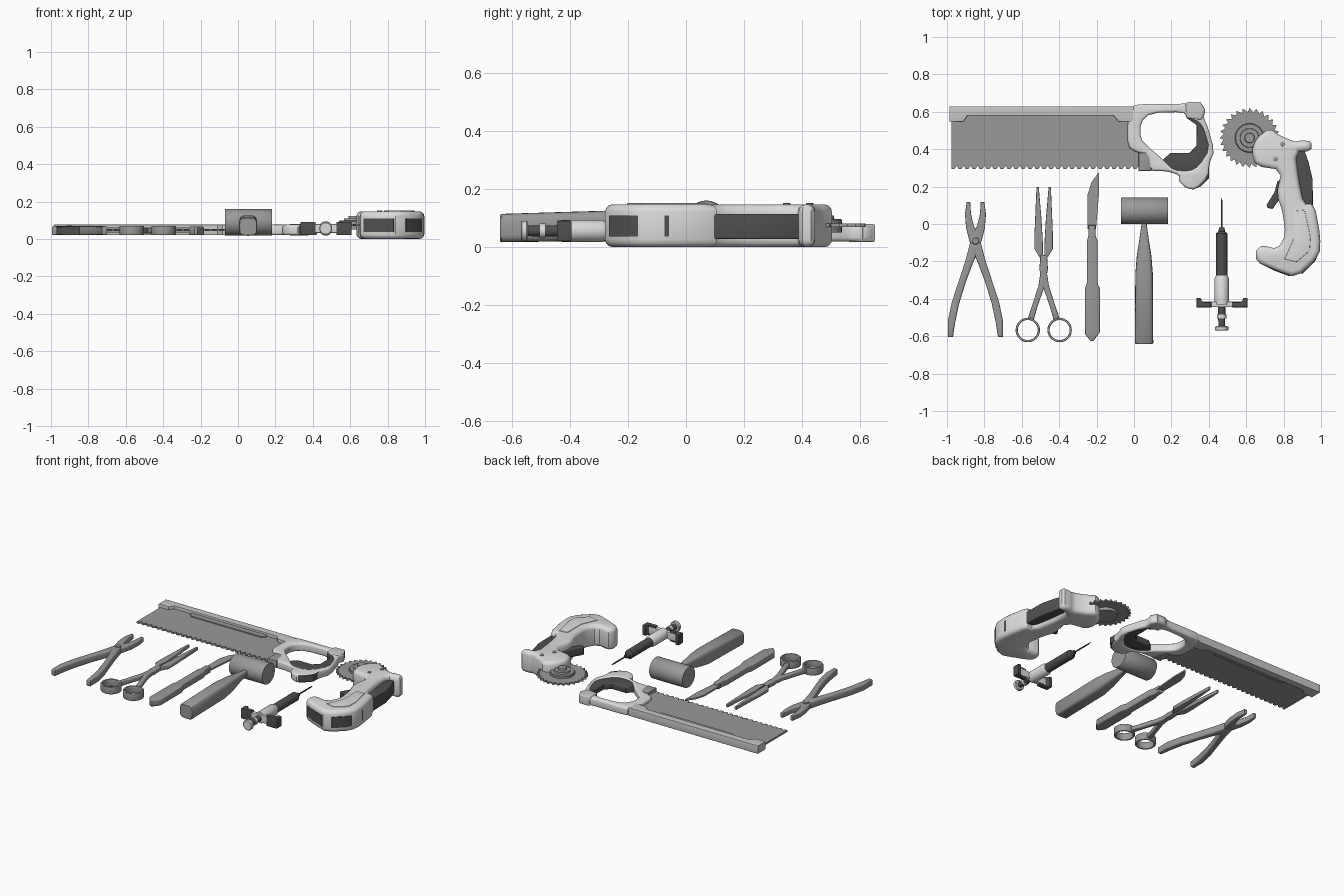
import bpy, bmesh, math
from mathutils import Matrix, Vector

def material(name, v):
    m = bpy.data.materials.new(name)
    m.diffuse_color = (v, v, v, 1)
    return m

LIGHT = material("light_plastic", 0.72)
PALE = material("pale_steel", 0.58)
STEEL = material("steel", 0.32)
DARK = material("dark_rubber", 0.08)

# plan coordinates are drawing units: 187 per scene unit, y downward
S, OX, OY = 187.0, 1134.5, 225.0
def plan(p):
    return ((p[0] - OX) / S, (OY - p[1]) / S)

def finish(name, me, mat, loc=(0, 0, 0)):
    me.materials.clear()
    me.materials.append(mat)
    for p in me.polygons:
        p.use_smooth = True
        p.material_index = 0
    me.set_sharp_from_angle(angle=math.radians(35))
    ob = bpy.data.objects.new(name, me)
    ob.location = loc
    bpy.context.collection.objects.link(ob)
    return ob

def soften(pts):
    out = []
    for a, b in zip(pts, pts[1:] + pts[:1]):
        for t in (0.22, 0.78):
            out.append((a[0] + (b[0] - a[0]) * t, a[1] + (b[1] - a[1]) * t))
    return out

def prism(name, mat, loops, z0, z1, bevel=0.0, soft=0):
    """Filled plan outline (first loop) with holes, extruded with rounded rims."""
    cu = bpy.data.curves.new(name, 'CURVE')
    cu.dimensions, cu.fill_mode = '2D', 'BOTH'
    cu.extrude = (z1 - z0) / 2 - bevel
    cu.bevel_depth, cu.offset, cu.bevel_resolution = bevel, -bevel, 2
    for pts in loops:
        for _ in range(soft):
            pts = soften(pts)
        sp = cu.splines.new('POLY')
        sp.points.add(len(pts) - 1)
        for q, p in zip(sp.points, pts):
            q.co = (*plan(p), 0, 1)
        sp.use_cyclic_u = True
    tmp = bpy.data.objects.new(name, cu)
    bpy.context.collection.objects.link(tmp)
    dg = bpy.context.evaluated_depsgraph_get()
    me = bpy.data.meshes.new_from_object(tmp.evaluated_get(dg))
    bpy.data.objects.remove(tmp)
    bm = bmesh.new()
    bm.from_mesh(me)
    bmesh.ops.remove_doubles(bm, verts=bm.verts, dist=1e-5)
    bmesh.ops.recalc_face_normals(bm, faces=bm.faces)
    bm.to_mesh(me)
    bm.free()
    return finish(name, me, mat, (0, 0, (z0 + z1) / 2))

def ribbon(path):
    """Outline around a path of (x, y, width)."""
    L, R = [], []
    for i, (x, y, w) in enumerate(path):
        a, b = path[max(i - 1, 0)], path[min(i + 1, len(path) - 1)]
        d = Vector((b[0] - a[0], b[1] - a[1])).normalized() * w / 2
        L.append((x - d.y, y + d.x))
        R.append((x + d.y, y - d.x))
    return L + R[::-1]

def flip(pts, cx):
    return [(2 * cx - p[0], *p[1:]) for p in pts]

def circle(cx, cy, r, n=32):
    return [(cx + r * math.cos(2 * math.pi * i / n), cy + r * math.sin(2 * math.pi * i / n)) for i in range(n)]

def loft(name, mat, stations, centre, axis='Y', segs=24, power=1.0):
    """Closed sections (t, half width, half height, lift) along an axis."""
    rot = {'X': Matrix(((0, 0, 1), (1, 0, 0), (0, 1, 0))),
           'Y': Matrix(((1, 0, 0), (0, 0, 1), (0, 1, 0))), 'Z': Matrix.Identity(3)}[axis]
    bm = bmesh.new()
    rings = []
    for t, a, b, lift in stations:
        ring = []
        for i in range(segs):
            an = 2 * math.pi * i / segs
            c, s = (math.copysign(abs(v) ** power, v) for v in (math.cos(an), math.sin(an)))
            ring.append(bm.verts.new(rot @ Vector((a * c, b * s + lift, t)) + Vector(centre)))
        rings.append(ring)
    for r, q in zip(rings, rings[1:]):
        for i in range(segs):
            bm.faces.new((r[i], r[(i + 1) % segs], q[(i + 1) % segs], q[i]))
    bm.faces.new(rings[0])
    bm.faces.new(rings[-1])
    bmesh.ops.recalc_face_normals(bm, faces=bm.faces)
    me = bpy.data.meshes.new(name)
    bm.to_mesh(me)
    bm.free()
    return finish(name, me, mat)

def lathe(name, mat, prof, centre, axis='Y', segs=24):
    return loft(name, mat, [(t, r, r, 0) for t, r in prof], centre, axis, segs)

# ---- hand saw
teeth = []
for i in range(27):
    x = 952 + i * 7
    teeth += [(x, 170), (x + 3, 170), (x + 5.5, 166.5)]
prism("saw_blade", STEEL, [teeth + [(1141, 168), (1141, 112), (952, 112)]], 0.042, 0.054)
prism("saw_spine", PALE, [[(950, 107.5), (950, 122.5), (964, 122.5), (968, 116.5), (1114, 116.5),
      (1119, 122.5), (1134, 122.5), (1134, 107.5)]], 0.020, 0.076, 0.003)
prism("saw_stiffener", STEEL, [[(993, 115), (993, 120), (997, 123.5), (1097, 123.5), (1100, 120), (1100, 115)]],
      0.034, 0.062)
prism("saw_handle", LIGHT, [
    [(1128, 147), (1128, 122), (1133, 107), (1141, 105), (1186, 105), (1188, 103), (1201, 103), (1206, 111),
     (1204, 119), (1208, 127), (1215, 152), (1210, 164), (1209, 178), (1196, 191), (1186, 189), (1179, 182),
     (1180, 176), (1166, 172), (1150, 172), (1148, 155), (1136, 153)],
    [(1141, 140), (1141, 124), (1151, 114), (1184, 113), (1188, 119), (1199, 123), (1204, 130), (1210, 150),
     (1199, 167), (1190, 172), (1174, 171), (1163, 160), (1150, 149)]], 0.020, 0.076, 0.013, 1)
prism("saw_grip", DARK, [[(1186, 115), (1197, 121), (1206, 128), (1211, 150), (1200, 169), (1188, 174), (1170, 172),
      (1163, 161), (1171, 154), (1190, 154), (1197, 147), (1197, 126), (1187, 119)]], 0.027, 0.069, 0.006)
prism("saw_grip_end", DARK, [[(1203, 167), (1209.5, 165), (1209.5, 179), (1202, 187), (1195, 190), (1197, 182),
      (1203, 177)]], 0.026, 0.072, 0.004)
prism("saw_handle_cap", PALE, [[(1186, 105), (1189, 103), (1201, 103), (1205.5, 111), (1202, 121), (1187, 119)]],
      0.018, 0.080, 0.008)
prism("saw_guard", STEEL, [[(1139, 154), (1148, 154), (1152, 158), (1152, 172), (1139, 172)]], 0.022, 0.074, 0.004)

# ---- powered circular saw
disc = []
for i in range(28):
    for da, r in ((0, 30), (0.7, 26)):
        a = 2 * math.pi * (i + da) / 28
        disc.append((1250 + r * math.cos(a), 139 + r * math.sin(a)))
prism("round_blade", STEEL, [disc], 0.069, 0.081)
hx, hy = plan((1250, 139))
lathe("blade_hub", STEEL, [(0.05, 0.078), (0.094, 0.078), (0.098, 0.074), (0.098, 0.052), (0.110, 0.050),
      (0.110, 0.028), (0.124, 0.025)], (hx, hy, 0), 'Z', 32)
prism("power_body", LIGHT, [
    [(1252, 152), (1257, 139), (1270, 129), (1281, 137), (1296, 143), (1300, 141.5), (1312, 142), (1312, 152),
     (1296, 153), (1299, 180), (1304, 205), (1315, 205), (1321, 238), (1320, 257), (1297, 279), (1275, 271),
     (1257, 263), (1256, 252), (1262, 246), (1278, 250), (1286, 236), (1283, 212), (1277, 196), (1282, 171),
     (1256, 167)]], 0.0, 0.148, 0.026, 1)
prism("power_grip", DARK, [[(1288, 152), (1305, 152), (1309, 163), (1313, 180), (1313.5, 207), (1296, 207),
      (1290, 180)]], 0.028, 0.115, 0.005)
prism("power_trigger", DARK, [[(1284, 180), (1278, 182), (1275, 193), (1267, 206), (1268, 209), (1273, 210),
      (1280, 200), (1286, 198)]], 0.045, 0.10, 0.006)
prism("heel_panel", DARK, [ribbon([(1261, 262, 5), (1275, 269, 5), (1291, 275, 5)])], 0.036, 0.110)
prism("heel_side_panel", DARK, [ribbon([(1301, 273, 5), (1313.5, 261, 5), (1317.5, 252, 5), (1318, 238, 5),
      (1314, 215, 5)])], 0.036, 0.110)
prism("heel_plate", LIGHT, [[(1294, 212), (1305, 211), (1311, 238), (1310, 252), (1297, 263), (1285, 260),
      (1294, 240)]], 0.005, 0.152, 0.003)
for i, p in enumerate([(1283, 145), (1276, 160)]):
    lathe(f"body_bolt_{i + 1}", STEEL, [(0.12, 0.013), (0.151, 0.013), (0.153, 0.010)], (*plan(p), 0), 'Z', 12)

# ---- pliers: two crossing arms
handle = [(951, 338, 5), (952, 323, 7.5), (956, 304, 7.5), (963, 282, 7), (970, 262, 8), (976, 245, 11)]
jaw = [(973, 251, 8), (977, 240, 11), (981.5, 228, 8), (983.5, 215, 6), (983, 203, 3.5)]
for side in ("left", "right"):
    f = (lambda p: p) if side == "left" else (lambda p: flip(p, 976))
    prism(f"pliers_handle_{side}", STEEL, [f(ribbon(handle))], 0.020, 0.068, 0.010)
    prism(f"pliers_jaw_{side}", STEEL, [f(ribbon(jaw))], 0.026, 0.062, 0.006)
lathe("pliers_pivot", STEEL, [(0.025, 0.02), (0.066, 0.02), (0.069, 0.016)], (*plan((976, 242)), 0), 'Z', 16)

# ---- clamp scissors: rings, arms, long jaws
for side in ("left", "right"):
    f = (lambda p: p) if side == "left" else (lambda p: flip(p, 1044.2))
    prism(f"scissor_ring_{side}", STEEL, [f(circle(1028.3, 331, 12.2)), f(circle(1028.3, 331, 10))],
          0.020, 0.070, 0.004)
    prism(f"scissor_arm_{side}", STEEL, [f(ribbon([(1031, 321, 6), (1036, 305, 5.5), (1042, 287, 6),
          (1045, 270, 7), (1044, 256, 7)]))], 0.030, 0.060, 0.006)
    prism(f"scissor_jaw_{side}", STEEL, [f([(1037, 188), (1039.3, 188), (1042, 220), (1043.2, 240), (1043.8, 262),
          (1040, 258), (1035, 250), (1035, 235)])], 0.033, 0.057, 0.005)

# ---- scalpel
prism("scalpel_blade", STEEL, [[(1099.5, 173), (1099.5, 195), (1096.5, 230), (1088, 230), (1088, 196), (1092, 183)]],
      0.038, 0.048)
prism("scalpel_handle", STEEL, [[(1089, 226), (1096, 226), (1096, 236), (1098, 242), (1098, 284), (1100.5, 290),
      (1100.5, 333), (1094, 342), (1091, 342), (1085.5, 335), (1085.5, 290), (1087.5, 284), (1087.5, 242),
      (1089, 236)]], 0.020, 0.066, 0.008)

# ---- mallet
lathe("mallet_head", STEEL, [(-0.07, 0.069), (-0.067, 0.071), (0.180, 0.071), (0.183, 0.069)],
      (0, 0.07, 0.09), 'X', 32)
loft("mallet_handle", STEEL, [(-0.642, 0.045, 0.045, 0.066), (-0.636, 0.049, 0.049, 0.066),
     (-0.27, 0.047, 0.052, 0.074), (-0.17, 0.039, 0.042, 0.080), (-0.08, 0.025, 0.027, 0.086),
     (-0.01, 0.015, 0.018, 0.090), (0.05, 0.015, 0.018, 0.090)], (0.054, 0, 0), 'Y', 24, 0.5)

# ---- syringe
C = (0.469, 0, 0.056)
lathe("syringe_needle", DARK, [(-0.03, 0.005), (0.12, 0.0045), (0.14, 0.001)], C, segs=8)
lathe("syringe_barrel", DARK, [(-0.29, 0.030), (-0.05, 0.030), (-0.04, 0.018), (-0.018, 0.014)], C)
lathe("syringe_sleeve", LIGHT, [(-0.43, 0.038), (-0.29, 0.038), (-0.275, 0.030)], C)
prism("syringe_flange", LIGHT, [[(1203, 302.5), (1242, 302.5), (1242, 308), (1203, 308)]], 0.032, 0.080, 0.004)
for side in ("left", "right"):
    tip = [(1197, 299), (1201, 299), (1203, 303), (1212, 303), (1212, 308.3), (1197, 308.3)]
    prism(f"finger_rest_{side}", DARK, [tip if side == "left" else flip(tip, 1222.5)], 0.020, 0.092, 0.005)
lathe("syringe_plunger", DARK, [(-0.55, 0.018), (-0.43, 0.020)], C)
lathe("plunger_collar", LIGHT, [(-0.505, 0.025), (-0.485, 0.025)], C)
lathe("plunger_cap", LIGHT, [(-0.570, 0.030), (-0.566, 0.035), (-0.550, 0.035), (-0.546, 0.030)], C)
